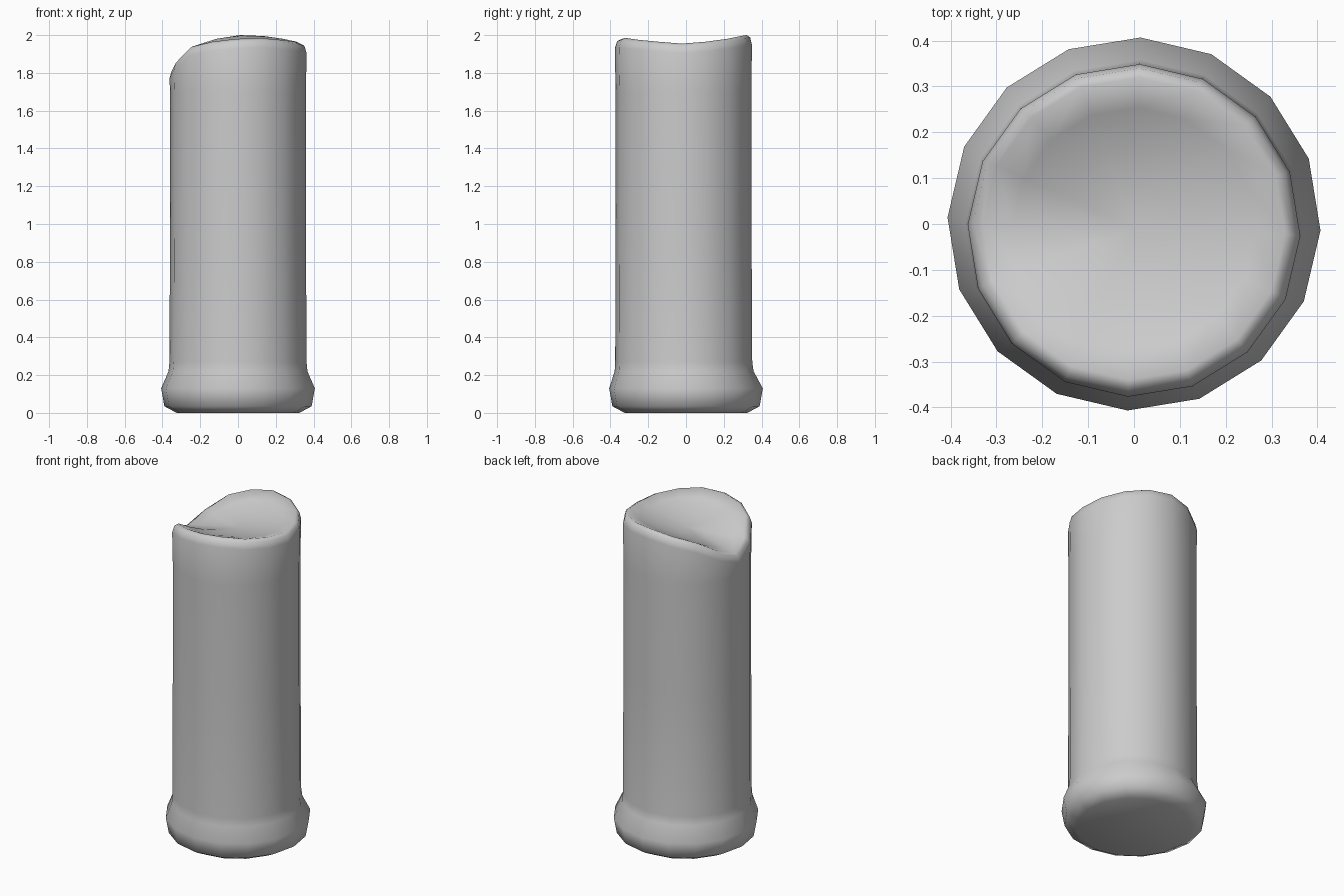
import bpy, bmesh
from math import cos, sin, radians, tau

if "Cube" in bpy.data.objects:
    bpy.data.objects.remove(bpy.data.objects["Cube"])

SIDES = 16
# rim height around the broken top, counter-clockwise from +x
RIM = [1.955, 1.965, 1.98, 1.995, 2.0, 1.98, 1.945, 1.875,
       1.82, 1.865, 1.94, 1.965, 1.98, 1.985, 1.975, 1.965]

# (radius, height, y offset) of the moulded foot and the shaft
PROFILE = [(0.325, 0.0, 0), (0.39, 0.035, 0), (0.407, 0.13, 0), (0.368, 0.22, -0.01),
           (0.363, 0.27, -0.012), (0.36, 1.0, -0.013), (0.36, 1.70, -0.013)]

bm = bmesh.new()


def ring(radius, height, dy=0.0):
    """Ring of vertices; height may be a number or a function of index, x."""
    out = []
    for i in range(SIDES):
        a = tau * i / SIDES - radians(2)
        x, y = radius * cos(a), radius * sin(a) + dy
        z = height(i, x) if callable(height) else height
        out.append(bm.verts.new((x, y, z)))
    return out


def valley(x):
    return 1.89 + 0.19 * x


def dish(t):
    """Saddle-shaped hollow that blends from the valley line up to the rim."""
    def height(i, x):
        edge = valley(0.335 * cos(tau * i / SIDES))
        return valley(x) + (RIM[i] - edge) * t ** 2
    return height


# foot and shaft
rings = [ring(*p) for p in PROFILE]
# rounded broken edge, then the hollow top
rings.append(ring(0.363, lambda i, x: RIM[i] - 0.05, -0.014))
rings.append(ring(0.352, lambda i, x: RIM[i] - 0.012, -0.012))
rings.append(ring(0.330, lambda i, x: RIM[i], -0.01))
for t in (0.8, 0.55, 0.28):
    rings.append(ring(0.33 * t, dish(t), -0.01))

for lower, upper in zip(rings, rings[1:]):
    for i in range(SIDES):
        j = (i + 1) % SIDES
        bm.faces.new((lower[i], lower[j], upper[j], upper[i]))

# underside and centre of the top
bm.faces.new(rings[0][::-1])
centre = bm.verts.new((0, -0.01, valley(0)))
for i in range(SIDES):
    bm.faces.new((rings[-1][i], rings[-1][(i + 1) % SIDES], centre))

bmesh.ops.recalc_face_normals(bm, faces=bm.faces[:])
for f in bm.faces:
    f.smooth = True

mesh = bpy.data.meshes.new("broken_column")
bm.to_mesh(mesh)
bm.free()
column = bpy.data.objects.new("broken_column", mesh)
bpy.context.collection.objects.link(column)
